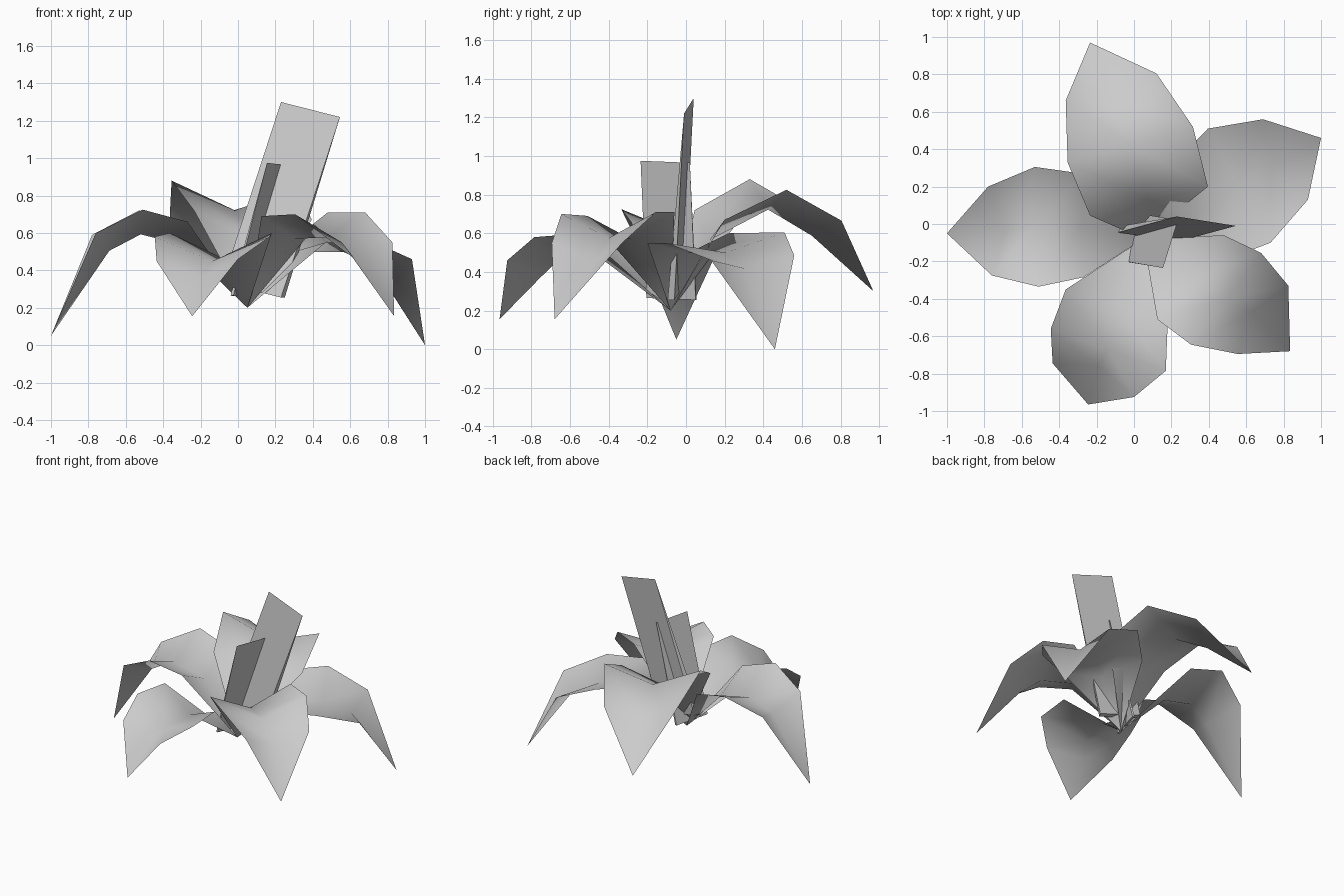
import bpy
import bmesh
from mathutils import Vector

cube = bpy.data.objects.get("Cube")
if cube:
    bpy.data.objects.remove(cube, do_unlink=True)

grey = bpy.data.materials.new("pale_grey")
grey.use_nodes = True
grey.diffuse_color = (0.6, 0.6, 0.6, 1)
grey.node_tree.nodes["Principled BSDF"].inputs["Base Color"].default_value = (0.6, 0.6, 0.6, 1)

BASE = Vector((0.05, -0.08, 0.2))    # point where all petals meet
CREASE_DIP = (0.13, 0.13, 0.09)      # midrib depth below the rims
CREASE_PULL = (0.0, 0.0, 0.1)        # midrib shift towards the base


def finish(bm, name, smooth):
    mesh = bpy.data.meshes.new(name)
    bm.to_mesh(mesh)
    bm.free()
    mesh.materials.append(grey)
    for face in mesh.polygons:
        face.use_smooth = smooth
    obj = bpy.data.objects.new(name, mesh)
    bpy.context.collection.objects.link(obj)
    return obj


def petal(name, left_rim, right_rim, tip, crease=1.0):
    """Creased leaf-shaped sheet spanned between two rims and a dipped midrib."""
    bm = bmesh.new()
    root, end = bm.verts.new(BASE), bm.verts.new(tip)
    rows = []
    for left, right, dip, pull in zip(left_rim, right_rim, CREASE_DIP, CREASE_PULL):
        middle = (Vector(left) + Vector(right)) / 2
        inward = BASE - middle
        inward.z = 0
        middle += inward * pull - Vector((0, 0, dip * crease))
        rows.append([bm.verts.new(p) for p in (left, middle, right)])
    for side in (0, 1):
        # closing triangles at the root and the tip
        bm.faces.new((root, rows[0][side + 1], rows[0][side]))
        bm.faces.new((rows[-1][side + 1], end, rows[-1][side]))
        for near, far in zip(rows, rows[1:]):
            bm.faces.new((near[side + 1], far[side + 1], far[side], near[side]))
    return finish(bm, name, True)


def blade(name, corner, across, down, thick):
    """Slanted wedge, sharp at the top, that thickens towards its foot."""
    bm = bmesh.new()
    bmesh.ops.create_cube(bm, size=1)
    corner, across, down, thick = map(Vector, (corner, across, down, thick))
    for v in bm.verts:
        u, w, t = v.co + Vector((0.5, 0.5, 0.5))
        v.co = corner + across * u + down * w + thick * t * w
    bmesh.ops.remove_doubles(bm, verts=bm.verts, dist=0.0001)
    bmesh.ops.recalc_face_normals(bm, faces=bm.faces)
    return finish(bm, name, False)


# Petals: rim points run from the root towards the tip
petal("right_petal",
      [(-0.27, -0.285, 0.66), (-0.51, -0.335, 0.725), (-0.76, -0.275, 0.6)],
      [(-0.28, 0.27, 0.66), (-0.53, 0.305, 0.72), (-0.78, 0.2, 0.59)],
      (-1, -0.05, 0.05))
petal("back_petal",
      [(-0.235, 0.045, 0.72), (-0.355, 0.33, 0.88), (-0.365, 0.66, 0.69)],
      [(0.395, 0.2, 0.67), (0.315, 0.52, 0.825), (0.12, 0.805, 0.665)],
      (-0.235, 0.97, 0.3))
petal("left_petal",
      [(0.11, 0.22, 0.6), (0.395, 0.51, 0.605), (0.69, 0.56, 0.485)],
      [(0.47, -0.2, 0.55), (0.73, -0.1, 0.55), (0.93, 0.13, 0.46)],
      (1, 0.46, 0), crease=0.6)
petal("front_left_petal",
      [(0.48, -0.06, 0.71), (0.68, -0.155, 0.71), (0.825, -0.33, 0.55)],
      [(0.125, -0.51, 0.69), (0.305, -0.645, 0.7), (0.555, -0.695, 0.55)],
      (0.835, -0.68, 0.155))
petal("front_petal",
      [(0.18, -0.53, 0.6), (0.17, -0.785, 0.58), (0, -0.925, 0.46)],
      [(-0.365, -0.35, 0.6), (-0.445, -0.56, 0.58), (-0.435, -0.745, 0.45)],
      (-0.245, -0.965, 0.155))

# Stamens
blade("tall_stamen", (0.23, 0.04, 1.3), (0.315, -0.05, -0.08),
      (-0.295, -0.05, -0.965), (-0.02, -0.035, 0))
blade("short_stamen", (0.155, -0.235, 0.975), (0.08, 0.255, -0.01),
      (-0.18, 0.03, -0.71), (-0.015, 0.004, 0))
